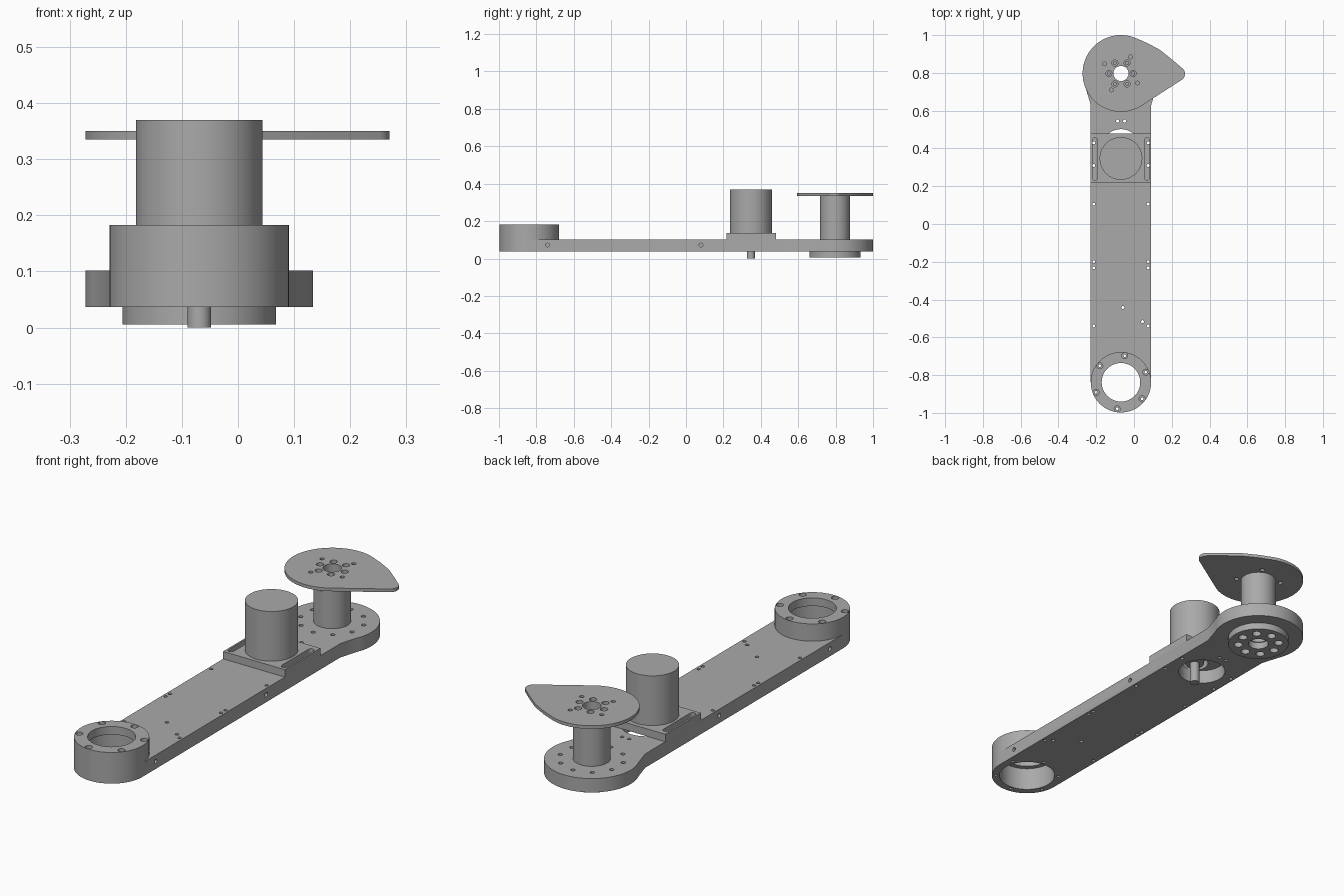
import bpy, bmesh, math
from math import sin, cos, pi, radians

cube = bpy.data.objects.get("Cube")
if cube:
    bpy.data.objects.remove(cube)

steel = bpy.data.materials.new("plain grey metal")
GREY = (0.4, 0.4, 0.4, 1)
steel.diffuse_color = GREY
steel.use_nodes = True
steel.node_tree.nodes["Principled BSDF"].inputs["Base Color"].default_value = GREY

# Main axis and stations along the arm
CX, RING_Y, MOTOR_Y, HUB_Y = -0.069, -0.838, 0.347, 0.797
HALF = 0.16
ARM_Z, ARM_TOP = 0.037, 0.102


def arc(x, y, r, start, end, n):
    """Points on an arc, angles in degrees."""
    angles = [radians(start + (end - start) * i / n) for i in range(n + 1)]
    return [(x + r * cos(a), y + r * sin(a)) for a in angles]


def circle(x, y, r, n=64):
    return arc(x, y, r, 0, 360, n)[:-1]


def slot(x, y0, y1, r):
    return arc(x, y1, r, 0, 180, 10) + arc(x, y0, r, 180, 360, 10)


def prism(name, outline, z0, z1):
    """Upright solid from a flat outline."""
    bm = bmesh.new()
    face = bm.faces.new([bm.verts.new((x, y, z0)) for x, y in outline])
    top = bmesh.ops.extrude_face_region(bm, geom=[face])["geom"]
    for v in top:
        if isinstance(v, bmesh.types.BMVert):
            v.co.z = z1
    bmesh.ops.recalc_face_normals(bm, faces=bm.faces)
    mesh = bpy.data.meshes.new(name)
    bm.to_mesh(mesh)
    bm.free()
    obj = bpy.data.objects.new(name, mesh)
    bpy.context.collection.objects.link(obj)
    mesh.materials.append(steel)
    return obj


def activate(obj):
    bpy.ops.object.select_all(action='DESELECT')
    obj.select_set(True)
    bpy.context.view_layer.objects.active = obj


def cut(obj, cutters):
    """Subtract a list of separate cutters, then discard them."""
    activate(cutters[0])
    for c in cutters:
        c.select_set(True)
    if len(cutters) > 1:
        bpy.ops.object.join()
    cutter = cutters[0]
    cutter.hide_render = True
    activate(obj)
    mod = obj.modifiers.new("holes", 'BOOLEAN')
    mod.operation, mod.solver, mod.object = 'DIFFERENCE', 'EXACT', cutter
    bpy.ops.object.modifier_apply(modifier=mod.name)
    bpy.data.objects.remove(cutter)


def drill(obj, points, r, z0, z1, n=16):
    cut(obj, [prism("cutter", circle(x, y, r, n), z0, z1) for x, y in points])


def side_drill(obj, x, y, z, r, depth, axis):
    """Blind hole entering sideways, centred on the surface."""
    c = prism("cutter", circle(0, 0, r, 16), -depth, depth)
    c.rotation_euler = (0, pi / 2, 0) if axis == 'X' else (pi / 2, 0, 0)
    c.location = (x, y, z)
    cut(obj, [c])


def bolt_circle(y, r, count, start):
    return arc(CX, y, r, start, start + 360, count)[:-1]


def polish(obj):
    activate(obj)
    bpy.ops.object.shade_smooth_by_angle(angle=radians(30))


# Arm: rounded front, straight sides, large round back end
outline = arc(CX, RING_Y, HALF, 180, 360, 32)
outline += [(CX + HALF, 0.63)]
outline += arc(CX, HUB_Y, 0.203, -24, 204, 48)
outline += [(CX - HALF, 0.63)]
arm = prism("arm", outline, ARM_Z, ARM_TOP)
drill(arm, [(CX, RING_Y)], 0.125, 0, 0.145, 64)
drill(arm, [(CX, 0.397)], 0.105, 0, 0.2, 64)
drill(arm, [(CX, HUB_Y)], 0.04, 0, 0.2, 32)
# Small screw holes: symmetric pairs, then single ones
holes = [(CX + s * 0.144, y) for s in (-1, 1)
         for y in (-0.54, -0.232, -0.2, 0.105, 0.31, 0.43)]
holes += [(CX + 0.01, -0.442), (0.045, -0.517), (-0.087, 0.545), (-0.05, 0.545)]
drill(arm, holes, 0.008, 0, 0.2)
drill(arm, bolt_circle(HUB_Y, 0.14, 10, 18), 0.01, 0.07, 0.2)
for s in (-1, 1):
    for y in (-0.74, 0.08):
        side_drill(arm, CX + s * HALF, y, 0.072, 0.01, 0.03, 'X')

# Front bearing ring with inner lip and counterbored screws
ring = prism("bearing_ring", circle(CX, RING_Y, HALF), ARM_TOP, 0.183)
drill(ring, [(CX, RING_Y)], 0.125, 0, 0.145, 64)
drill(ring, [(CX, RING_Y)], 0.102, 0.1, 0.2, 64)
screws = bolt_circle(RING_Y, 0.142, 6, 22)
drill(ring, screws, 0.016, 0.165, 0.2)
drill(ring, screws, 0.007, 0.05, 0.19)
drill(arm, screws, 0.007, 0, 0.2)

# Motor with slotted mounting plate, boss and shaft
plate = prism("motor_plate", [(CX - HALF, 0.217), (CX + HALF, 0.217),
                              (CX + HALF, 0.48), (CX - HALF, 0.48)], ARM_TOP, 0.137)
cut(plate, [prism("cutter", slot(CX + s * 0.138, 0.246, 0.442, 0.014), 0.05, 0.2)
            for s in (-1, 1)])
drill(plate, [(CX, MOTOR_Y)], 0.06, 0.05, 0.2, 48)
motor = prism("motor_body", circle(CX, MOTOR_Y, 0.113), 0.137, 0.37)
boss = prism("motor_boss", circle(CX, MOTOR_Y, 0.042, 32), 0.1, 0.137)
shaft = prism("motor_shaft", circle(CX, MOTOR_Y, 0.021, 32), 0, 0.137)

# Output hub under the arm
hub = prism("output_hub", circle(CX, HUB_Y, 0.137), 0.005, ARM_Z)
drill(hub, [(CX, HUB_Y)], 0.045, -0.1, 0.2, 32)
drill(hub, bolt_circle(HUB_Y, 0.092, 8, 0), 0.02, -0.1, 0.03)

# Hollow column
column = prism("column", circle(CX, HUB_Y, 0.08), ARM_TOP, 0.335)
drill(column, [(CX, HUB_Y)], 0.04, 0, 0.5, 32)
drill(column, bolt_circle(HUB_Y, 0.064, 6, 0), 0.008, 0.28, 0.5)
side_drill(column, CX, HUB_Y - 0.08, 0.28, 0.009, 0.03, 'Y')

# Teardrop cam with rounded tip
profile = arc(CX, HUB_Y, 0.203, 67, 300, 56)
profile += arc(0.232, 0.795, 0.038, -58, 46, 10)
profile += [(0.2, 0.872), (0.137, 0.922), (0.07, 0.958)]
cam = prism("cam_plate", profile, 0.335, 0.35)
drill(cam, [(CX, HUB_Y)], 0.04, 0, 0.5, 32)
drill(cam, bolt_circle(HUB_Y, 0.064, 6, 0), 0.016, 0.3, 0.5)
drill(cam, bolt_circle(HUB_Y, 0.101, 4, 60), 0.01, 0.3, 0.5)

for part in (arm, ring, plate, motor, boss, shaft, hub, column, cam):
    polish(part)
